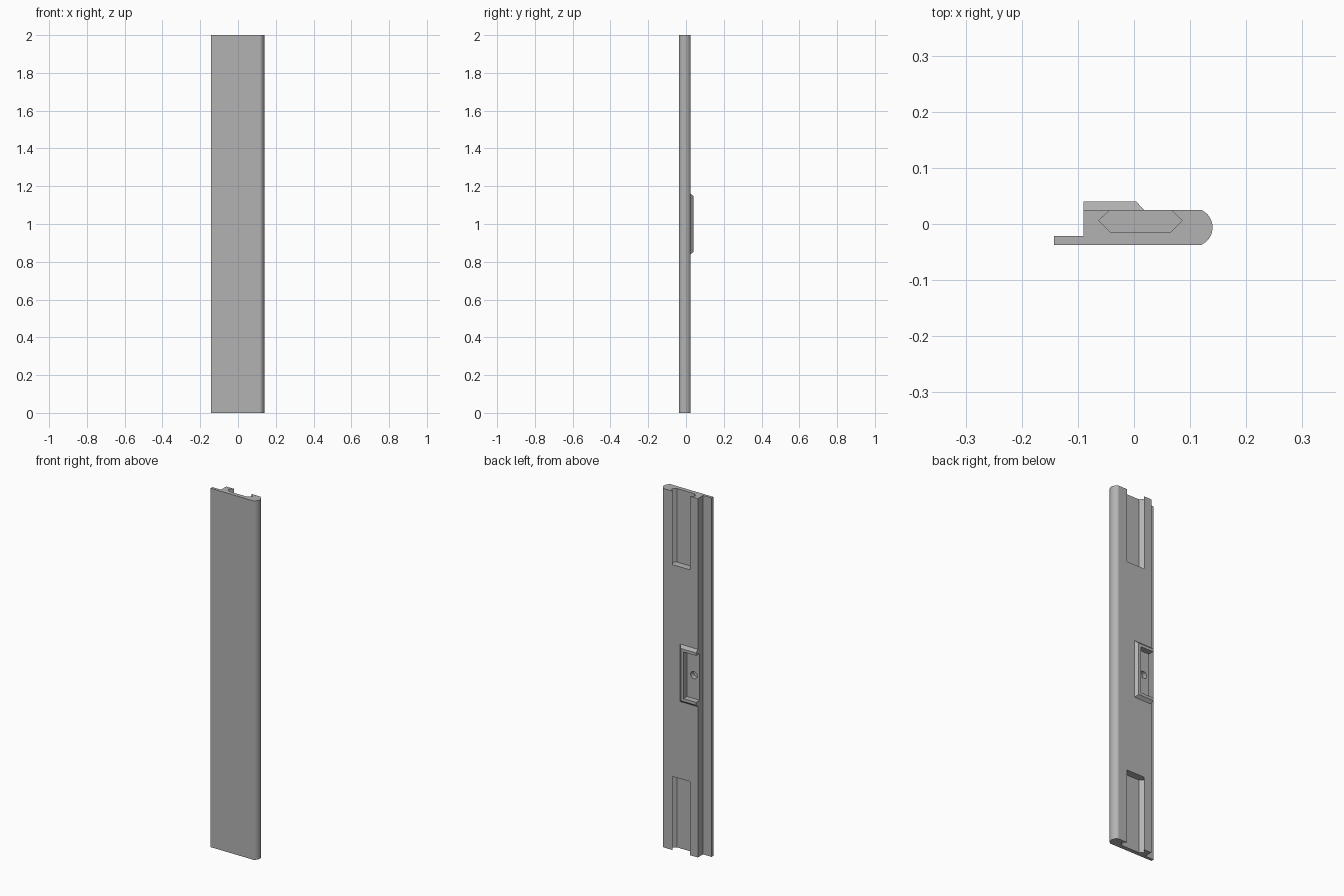
import bpy, bmesh, math
from mathutils import Vector

cube = bpy.data.objects.get("Cube")
if cube:
    bpy.data.objects.remove(cube, do_unlink=True)

GREY = (0.45, 0.45, 0.45, 1)
grey = bpy.data.materials.new("plain grey")
grey.use_nodes = True
grey.diffuse_color = GREY
grey.node_tree.nodes["Principled BSDF"].inputs["Base Color"].default_value = GREY

LENGTH = 2.0
MID = LENGTH / 2
SIDE, BACK, FRONT = -0.09, 0.025, -0.037


def loft(name, lower, upper):
    """Solid between two matching outlines of 3D points."""
    bm = bmesh.new()
    a = [bm.verts.new(p) for p in lower]
    b = [bm.verts.new(p) for p in upper]
    bm.faces.new(a)
    bm.faces.new(b)
    for i in range(len(a)):
        j = (i + 1) % len(a)
        bm.faces.new((a[i], a[j], b[j], b[i]))
    bmesh.ops.recalc_face_normals(bm, faces=bm.faces)
    mesh = bpy.data.meshes.new(name)
    bm.to_mesh(mesh)
    bm.free()
    mesh.materials.append(grey)
    obj = bpy.data.objects.new(name, mesh)
    bpy.context.collection.objects.link(obj)
    return obj


def extrude_z(name, profile, z0, z1):
    return loft(name, [(x, y, z0) for x, y in profile], [(x, y, z1) for x, y in profile])


def rect(x0, x1, z0, z1, y):
    return [(x0, y, z0), (x1, y, z0), (x1, y, z1), (x0, y, z1)]


def activate(obj):
    bpy.ops.object.select_all(action='DESELECT')
    obj.select_set(True)
    bpy.context.view_layer.objects.active = obj


def cut(obj, cutter):
    activate(obj)
    mod = obj.modifiers.new("cut", 'BOOLEAN')
    mod.operation = 'DIFFERENCE'
    mod.solver = 'EXACT'
    mod.object = cutter
    bpy.ops.object.modifier_apply(modifier=mod.name)


# Long strip: thin flange on one edge, rounded nose on the other
radius, centre = 0.034, Vector((0.106, -0.006))
half = math.asin((BACK - FRONT) / 2 / radius)
nose = [(centre.x + radius * math.cos(t), centre.y + radius * math.sin(t))
        for t in [half * (i / 12 - 1) for i in range(25)]]
outline = [(-0.143, FRONT)] + nose + [(SIDE, BACK), (SIDE, -0.021), (-0.143, -0.021)]
strip = extrude_z("strip", outline, 0, LENGTH)

# Raised pad on the back, chamfered on three sides
pad = loft("raised_pad",
           rect(SIDE, 0.018, MID - 0.16, MID + 0.16, BACK),
           rect(SIDE, 0.004, MID - 0.146, MID + 0.146, 0.04))

# Undercut slots open at both ends of the strip
slot = [(-0.063, 0.006), (-0.043, BACK), (-0.043, 0.05), (0.066, 0.05),
        (0.066, BACK), (0.086, 0.006), (0.066, -0.014), (-0.043, -0.014)]
cutters = []
for z0, z1 in ((-0.1, 0.41), (LENGTH - 0.41, LENGTH + 0.1)):
    cutters.append(extrude_z("slot_cutter", slot, z0, z1))

# Recess through the pad, open to the flange side
recess = loft("recess_cutter",
              rect(-0.2, -0.012, MID - 0.13, MID + 0.13, 0.008),
              rect(-0.2, -0.012, MID - 0.13, MID + 0.13, 0.1))
cutters.append(recess)

# Blind round hole in the recess floor
ring = [(-0.054 + 0.02 * math.cos(t), MID + 0.02 * math.sin(t))
        for t in [math.tau * i / 32 for i in range(32)]]
cutters.append(loft("hole_cutter", [(x, -0.018, z) for x, z in ring],
                    [(x, 0.05, z) for x, z in ring]))

for c in cutters:
    cut(strip, c)
cut(pad, recess)
for c in cutters:
    bpy.data.objects.remove(c, do_unlink=True)

for obj in (strip, pad):
    activate(obj)
    bpy.ops.object.shade_smooth_by_angle(angle=math.radians(20))
